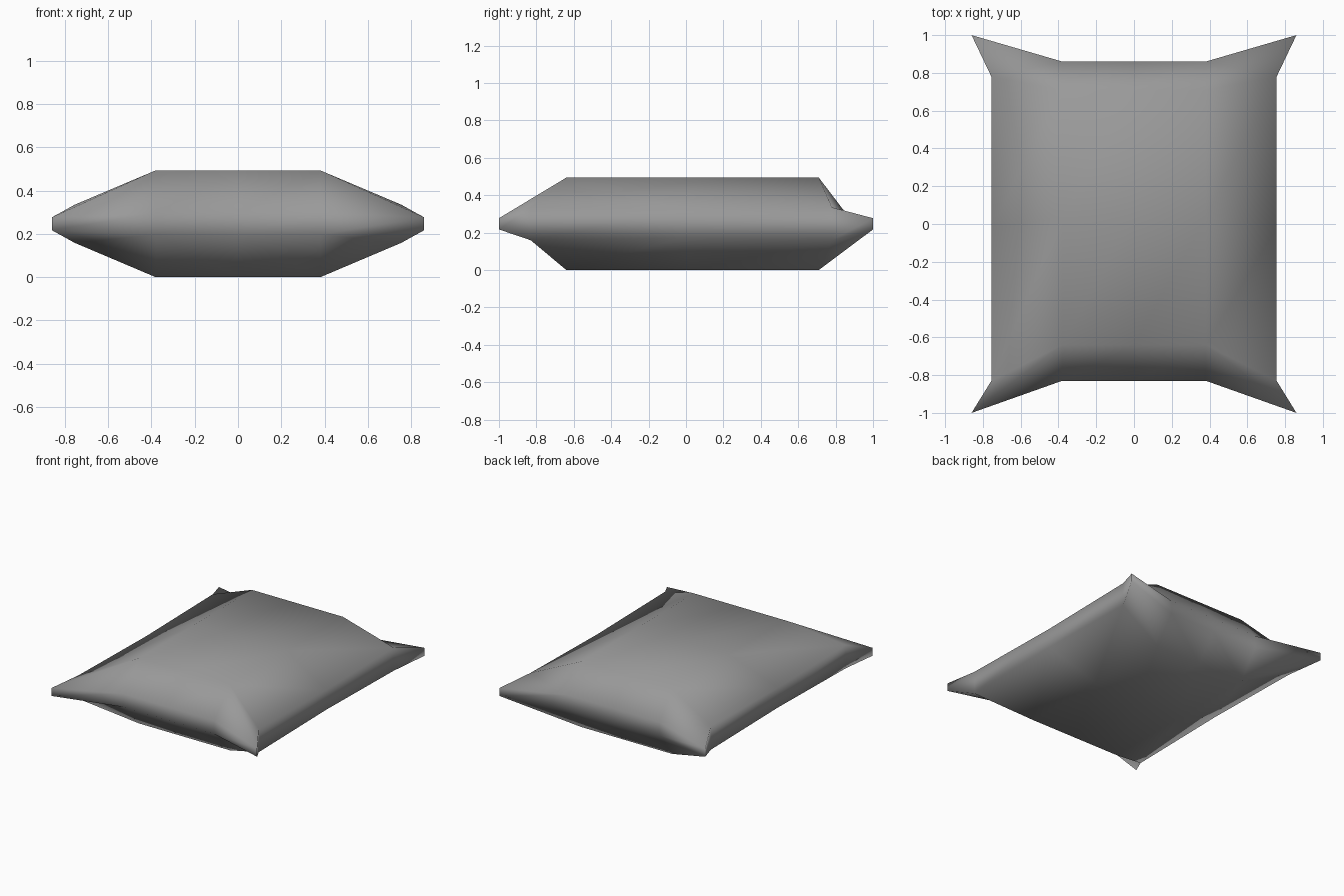
import bpy, bmesh

cube = bpy.data.objects.get("Cube")
if cube:
    bpy.data.objects.remove(cube, do_unlink=True)

# Plain grey cloth
cloth = bpy.data.materials.new("grey_cloth")
cloth.use_nodes = True
colour = (0.32, 0.32, 0.32, 1)
cloth.diffuse_color = colour
cloth.node_tree.nodes["Principled BSDF"].inputs["Base Color"].default_value = colour

MID = 0.247  # height of the seam
bm = bmesh.new()


def point(i, j):
    """Plan position and half thickness of one grid point of the cushion."""
    side = -1 if i < 2 else 1
    back = j > 2
    edge_x, edge_y = i in (0, 4), j in (0, 4)
    if edge_x and edge_y:                                  # pinched corner
        return 0.86 * side, (1 if back else -1), 0.03
    if edge_x:                                             # long side
        y = (-0.83, -0.02, 0.78)[j - 1]
        return 0.755 * side, y, 0.075 if j == 2 else 0.088
    x = (-0.38, 0, 0.38)[i - 1]
    if edge_y:                                             # short end
        return x, (0.86 if back else -0.83), 0.05
    return x, (-0.64, 0.035, 0.71)[j - 1], MID             # flat middle


def cover(sign):
    grid = {}
    for i in range(5):
        for j in range(5):
            x, y, h = point(i, j)
            grid[i, j] = bm.verts.new((x, y, MID + sign * h))
    for i in range(4):
        for j in range(4):
            a, b, c, d = (grid[i, j], grid[i + 1, j],
                          grid[i + 1, j + 1], grid[i, j + 1])
            if i in (0, 3) and j in (0, 3):
                # corner folds: ridge on the front top and back bottom
                ridge = (j == 0) == (sign > 0)
                rising = (i == 0) == (j == 0)
                if ridge == rising:
                    tris = ((a, b, c), (a, c, d))
                else:
                    tris = ((a, b, d), (b, c, d))
                for t in tris:
                    bm.faces.new(t)
            else:
                bm.faces.new((a, b, c, d))
    return grid


top, bottom = cover(1), cover(-1)

# Narrow side band joining both covers
rim = ([(i, 0) for i in range(4)] + [(4, j) for j in range(4)]
       + [(i, 4) for i in range(4, 0, -1)] + [(0, j) for j in range(4, 0, -1)])
for p, q in zip(rim, rim[1:] + rim[:1]):
    bm.faces.new((bottom[p], bottom[q], top[q], top[p]))

bmesh.ops.recalc_face_normals(bm, faces=bm.faces)
for f in bm.faces:
    f.smooth = True
mesh = bpy.data.meshes.new("cushion")
bm.to_mesh(mesh)
bm.free()
mesh.materials.append(cloth)
cushion = bpy.data.objects.new("cushion", mesh)
bpy.context.collection.objects.link(cushion)
